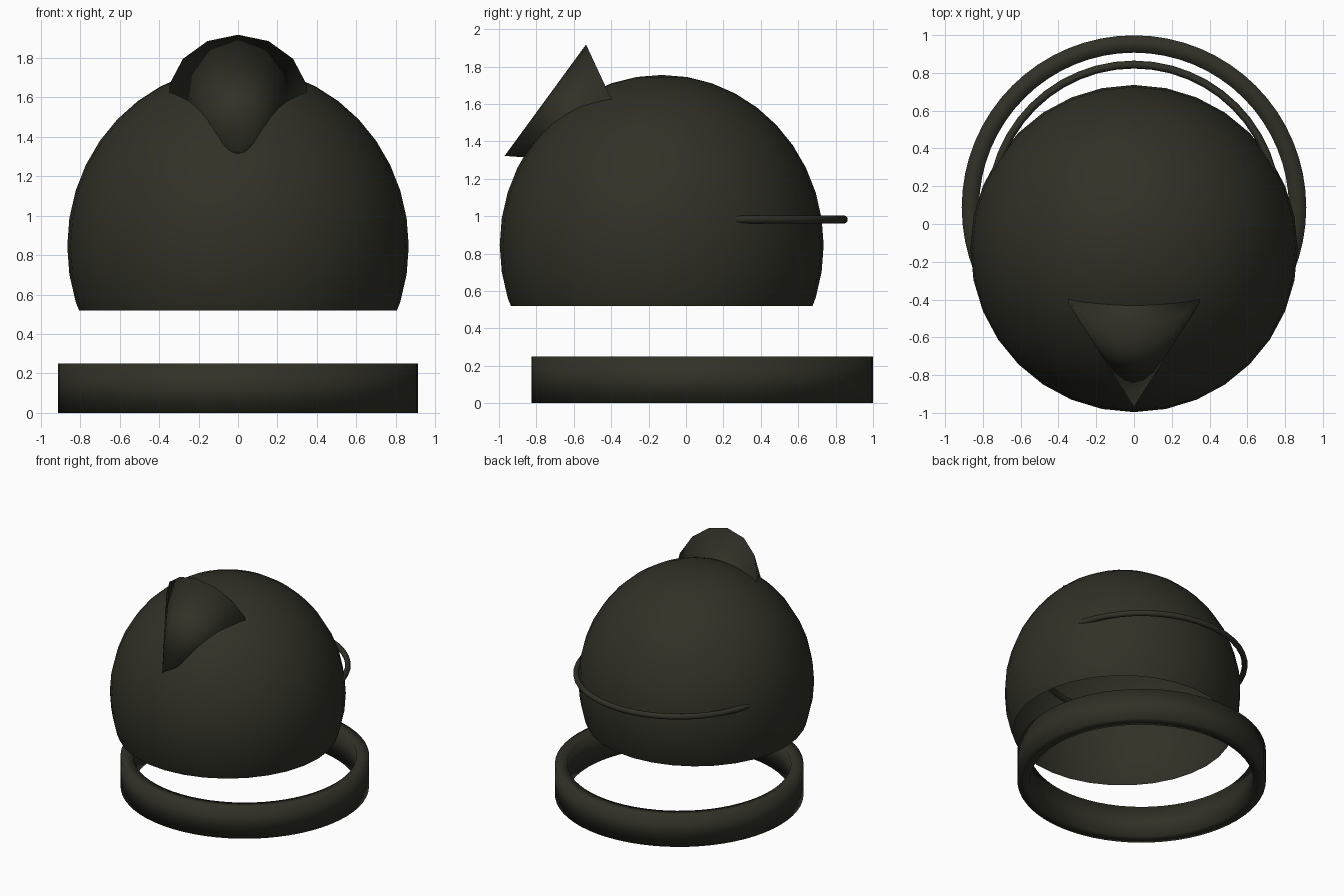
import bpy, bmesh, math
from mathutils import Vector, Matrix

cube = bpy.data.objects.get("Cube")
if cube:
    bpy.data.objects.remove(cube, do_unlink=True)

olive = bpy.data.materials.new("dark olive")
olive.use_nodes = True
colour = (0.030, 0.030, 0.020, 1)
olive.diffuse_color = colour
olive.node_tree.nodes["Principled BSDF"].inputs["Base Color"].default_value = colour


def finish(name, bm):
    """Turn a bmesh into a smooth shaded, coloured object."""
    bmesh.ops.recalc_face_normals(bm, faces=bm.faces)
    mesh = bpy.data.meshes.new(name)
    for face in bm.faces:
        face.smooth = True
    bm.to_mesh(mesh)
    bm.free()
    mesh.materials.append(olive)
    obj = bpy.data.objects.new(name, mesh)
    bpy.context.collection.objects.link(obj)
    return obj


def lathe(name, profile, centre, steps):
    """Sweep a closed (radius, height) profile around the vertical axis."""
    bm = bmesh.new()
    verts = [bm.verts.new((r, 0, z)) for r, z in profile]
    edges = [bm.edges.new((verts[i - 1], verts[i])) for i in range(len(verts))]
    bmesh.ops.spin(bm, geom=verts + edges, cent=(0, 0, 0), axis=(0, 0, 1),
                   angle=math.tau, steps=steps, use_merge=True)
    bmesh.ops.remove_doubles(bm, verts=bm.verts, dist=0.0001)
    bmesh.ops.translate(bm, verts=bm.verts, vec=centre)
    return finish(name, bm)


# Open dome: a slightly tall sphere cut flat at the rim
bm = bmesh.new()
bmesh.ops.create_uvsphere(bm, u_segments=32, v_segments=20, radius=1)
bmesh.ops.scale(bm, verts=bm.verts, vec=(0.866, 0.866, 0.91))
bmesh.ops.translate(bm, verts=bm.verts, vec=(0, -0.13, 0.845))
bmesh.ops.bisect_plane(bm, geom=bm.verts[:] + bm.edges[:] + bm.faces[:],
                       plane_co=(0, 0, 0.52), plane_no=(0, 0, 1), clear_inner=True)
finish("dome", bm)

# Pointed crest: a cone lying forward, sunk into the dome
base, tip = Vector((0, -0.384, 1.594)), Vector((0, -0.97, 1.322))
axis = tip - base
side = Vector((1, 0, 0))
direction = axis.normalized()
up = direction.cross(side)
turn = Matrix((side, up, direction)).transposed()
bm = bmesh.new()
bmesh.ops.create_cone(bm, cap_ends=True, segments=14, radius1=0.357, radius2=0,
                      depth=axis.length)
# Start the polygon with a corner at the very top
bmesh.ops.rotate(bm, verts=bm.verts, matrix=Matrix.Rotation(math.pi / 2, 3, "Z")
                 if abs(max(v.co.y for v in bm.verts) - 0.357) > 0.001
                 and max(v.co.x for v in bm.verts) > 0.356 else Matrix.Identity(3))
if up.z < 0:
    bmesh.ops.rotate(bm, verts=bm.verts, matrix=Matrix.Rotation(math.pi, 3, "Z"))
bmesh.ops.transform(bm, verts=bm.verts,
                    matrix=Matrix.Translation((base + tip) / 2) @ turn.to_4x4())
finish("crest", bm)

# Thin hoop passing through the dome
hoop = [(0.757 + 0.021 * math.cos(a), 0.022 * math.sin(a))
        for a in (math.tau * i / 12 for i in range(12))]
lathe("thin_hoop", hoop, (0, 0.087, 0.982), 48)

# Broad neck ring below the dome
lathe("neck_ring", [(0.82, 0), (0.912, 0), (0.912, 0.25), (0.82, 0.25)],
      (0, 0.087, 0), 64)
